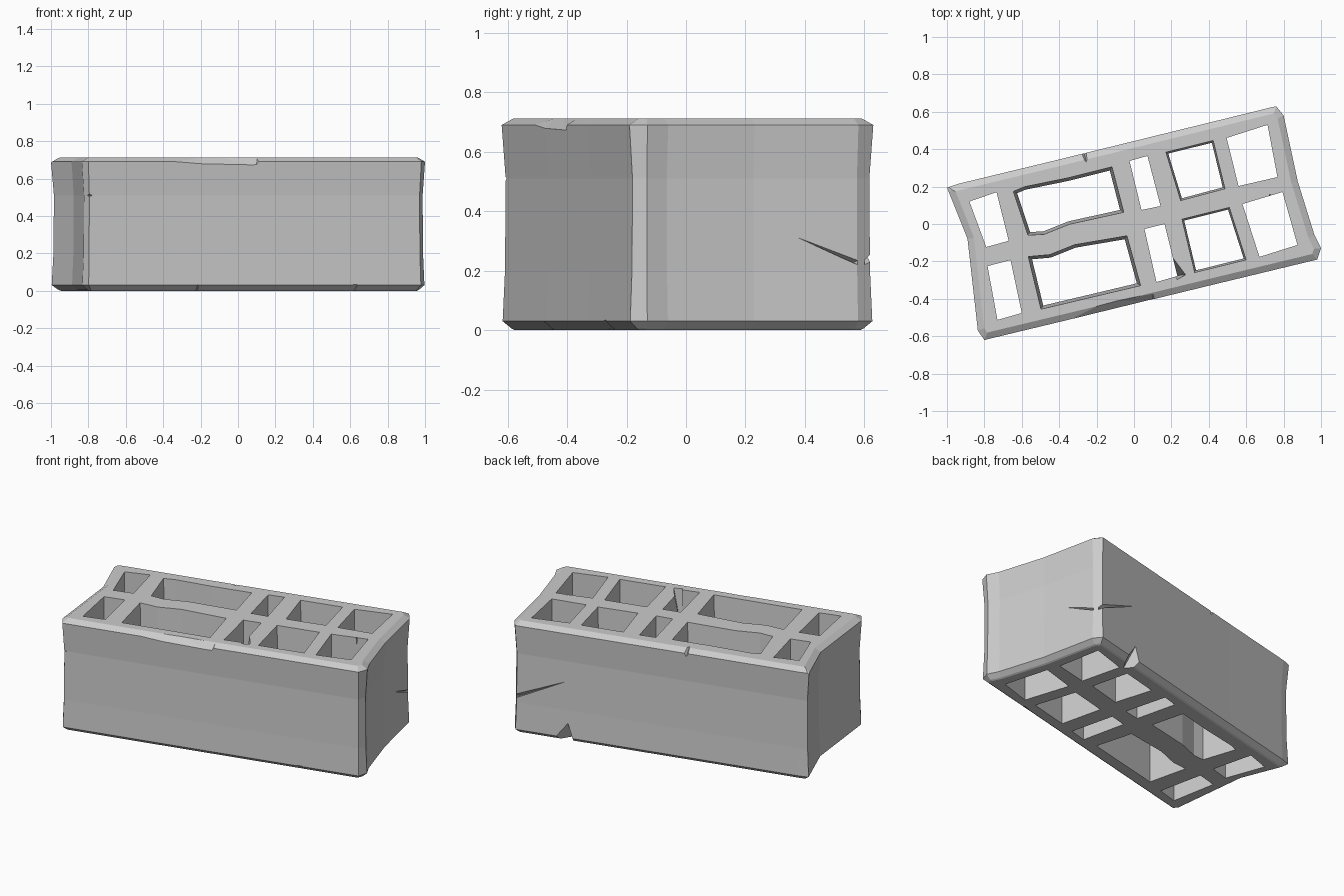
import bpy, bmesh, math
from mathutils import Vector

if "Cube" in bpy.data.objects:
    bpy.data.objects.remove(bpy.data.objects["Cube"])

ANG = math.radians(13.6)
CA, SA = math.cos(ANG), math.sin(ANG)


def loc(u, v, z):
    """Brick-aligned coordinates (u along length, v along depth) to world."""
    return (u * CA - v * SA, u * SA + v * CA, z)


def make_object(name, bm):
    bmesh.ops.recalc_face_normals(bm, faces=bm.faces)
    me = bpy.data.meshes.new(name)
    bm.to_mesh(me)
    bm.free()
    ob = bpy.data.objects.new(name, me)
    bpy.context.collection.objects.link(ob)
    return ob


def loft(bm, rings):
    """Closed solid through stacked rings of points."""
    vs = [[bm.verts.new(p) for p in r] for r in rings]
    n = len(vs[0])
    for a, b in zip(vs, vs[1:]):
        for i in range(n):
            j = (i + 1) % n
            bm.faces.new((a[i], a[j], b[j], b[i]))
    bm.faces.new(vs[0][::-1])
    bm.faces.new(vs[-1])


def inset(pts, d):
    """Offset a counter-clockwise outline inward by d."""
    out = []
    for i, p in enumerate(pts):
        p = Vector(p)
        a = (p - Vector(pts[i - 1])).normalized()
        b = (Vector(pts[(i + 1) % len(pts)]) - p).normalized()
        na, nb = Vector((-a.y, a.x)), Vector((-b.y, b.x))
        m = (na + nb).normalized()
        out.append(p + m * (d / max(m.dot(na), 0.5)))
    return out


# Brick body: bowed ends, clipped corners, slightly pinched waist
outline = [(-.80, -.62), (-.2, -.476), (.4, -.33), (.98, -.19), (1.0, -.13),
           (.965, -.06), (.875, .23), (.80, .58), (.76, .63), (.1, .468),
           (-.45, .333), (-.94, .215), (-1.0, .195), (-.89, -.08), (-.835, -.57)]
levels = [(0.0, .04), (.005, .03), (.03, .003), (.2, .01),
          (.51, .012), (.69, 0.0), (.712, .035)]
bm = bmesh.new()
loft(bm, [[(p.x, p.y, z) for p in inset(outline, d)] for z, d in levels])
brick = make_object("hollow_brick", bm)

# Through holes (top view corners) with the taper of each
holes = [
    ([(-.88, .12), (-.735, .17), (-.67, -.09), (-.79, -.123)], 0),
    ([(-.65, .176), (-.585, .203), (-.355, .25), (-.115, .31), (-.05, .06),
      (-.345, -.005), (-.48, -.059), (-.57, -.064)], .02),
    ([(-.024, .337), (.072, .364), (.142, .096), (.04, .075)], 0),
    ([(.168, .385), (.425, .449), (.489, .187), (.248, .123)], .012),
    ([(.495, .46), (.714, .53), (.767, .251), (.559, .203)], 0),
    ([(-.783, -.225), (-.66, -.193), (-.6, -.476), (-.73, -.513)], 0),
    ([(-.57, -.171), (-.45, -.16), (-.318, -.107), (-.035, -.059),
      (.04, -.332), (-.5, -.46)], .02),
    ([(.056, -.027), (.163, 0), (.232, -.278), (.12, -.31)], 0),
    ([(.254, .027), (.511, .091), (.602, -.193), (.323, -.262)], .012),
    ([(.58, .107), (.794, .171), (.874, -.112), (.671, -.176)], 0),
]
bm = bmesh.new()
for pts, taper in holes:
    pts = pts[::-1]
    low = inset(pts, taper)
    loft(bm, [[(p[0], p[1], -.1) for p in low],
              [(p[0], p[1], .35) for p in low],
              [(p[0], p[1], .8) for p in pts]])
cutters = [make_object("hole_cutter", bm)]


# Chips and cracks: convex wedges in brick-aligned coordinates
def chip(*pts):
    bm = bmesh.new()
    for p in pts:
        bm.verts.new(loc(*p))
    res = bmesh.ops.convex_hull(bm, input=bm.verts[:])
    junk = [v for v in res["geom_interior"] if isinstance(v, bmesh.types.BMVert)]
    bmesh.ops.delete(bm, geom=junk, context='VERTS')
    cutters.append(make_object("chip_cutter", bm))


# long chip on the front top edge
chip((-.62, -.42, .70), (-.3, -.42, .674), (.0, -.42, .667), (.02, -.42, .70),
     (-.6, -.40, .74), (-.3, -.352, .74), (.02, -.36, .74),
     (-.62, -.5, .74), (-.3, -.5, .66), (.0, -.5, .655), (.03, -.5, .74))
# front bottom notch
chip((-.39, -.46, -.02), (-.25, -.46, -.02), (-.32, -.46, .075), (-.32, -.35, -.02))
# front bottom long chips
chip((.2, -.43, 0), (.56, -.43, .05), (.6, -.43, -.02), (.54, -.35, -.02), (.25, -.38, -.02))
chip((-1, -.44, .045), (-.62, -.43, 0), (-.9, -.36, -.02), (-.95, -.5, -.02))
# front left corner nick
chip((-.97, -.44, .54), (-.97, -.44, .48), (-.90, -.45, .51), (-.99, -.37, .51), (-.90, -.39, .51))
# back top notch
chip((-.23, .47, .75), (-.11, .47, .75), (-.17, .36, .73), (-.17, .46, .64))
# back left top corner
chip((-1.0, .5, .62), (-1.0, .1, .72), (-.82, .5, .74), (-.86, .36, .74), (-1.0, .2, .75),
     (-1.0, .5, .75))
# back left bottom corner
chip((-.98, .5, .09), (-.98, .33, -.02), (-.82, .5, -.02), (-.98, .5, -.02))
# crack wrapping the back right corner
chip((.91, .04, .37), (.97, .04, .372), (.97, .42, .26), (.97, .42, .205),
     (.88, .36, .225), (.97, .2, .30))
chip((.56, .425, .39), (.56, .47, .40), (.95, .48, .26), (.95, .48, .205),
     (.87, .375, .225))
# back bottom notch
chip((.50, .46, -.02), (.70, .46, -.02), (.56, .46, .17), (.57, .33, -.02))
# broken web between two front holes
chip((.15, -.19, .74), (.21, -.33, .74), (.155, -.345, .74), (.13, -.19, .74),
     (.15, -.32, .45))
# nick in the middle web
chip((.74, -.01, .74), (.77, -.04, .74), (.73, -.05, .74), (.745, -.03, .64))

bpy.context.view_layer.objects.active = brick
for c in cutters:
    c.hide_render = True
    mod = brick.modifiers.new("cut", 'BOOLEAN')
    mod.operation = 'DIFFERENCE'
    mod.solver = 'EXACT'
    mod.object = c
    bpy.ops.object.modifier_apply(modifier=mod.name)
for c in cutters:
    bpy.data.objects.remove(c)
